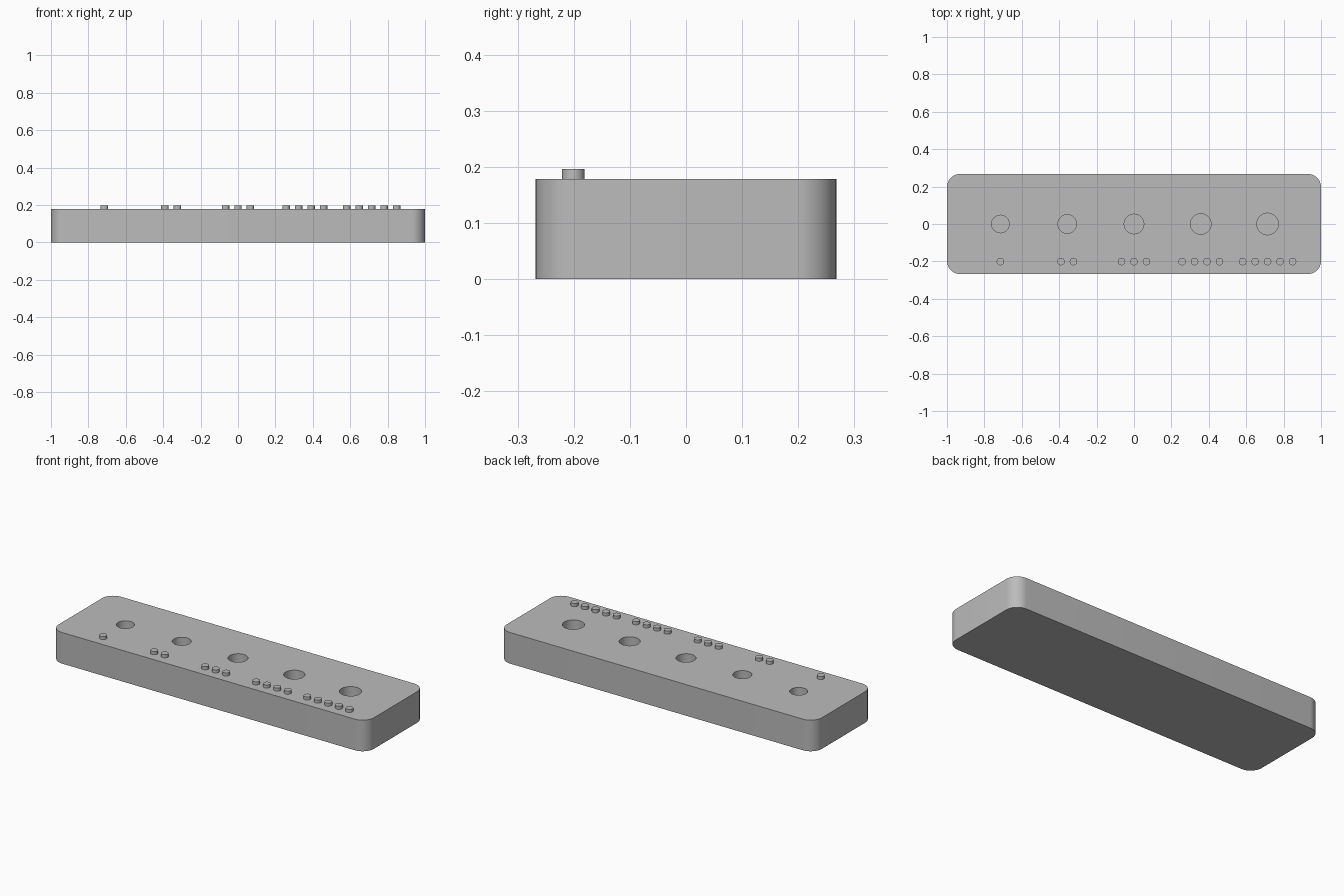
import bpy
import bmesh
import math

U = 2 / 112                      # one design unit
LENGTH, WIDTH, HEIGHT = 112 * U, 30 * U, 10 * U
CORNER = 4 * U
PITCH = 20 * U                   # spacing of the holes
HOLE_DEPTH = 8 * U

cube = bpy.data.objects.get("Cube")
if cube:
    bpy.data.objects.remove(cube, do_unlink=True)

grey = bpy.data.materials.new("light grey plastic")
grey.use_nodes = True
grey.diffuse_color = (0.5, 0.5, 0.5, 1)
grey.node_tree.nodes["Principled BSDF"].inputs["Base Color"].default_value = (0.5, 0.5, 0.5, 1)


def finish(bm, name):
    """Turn a bmesh into a named object with the grey material."""
    bmesh.ops.recalc_face_normals(bm, faces=bm.faces)
    mesh = bpy.data.meshes.new(name)
    bm.to_mesh(mesh)
    bm.free()
    mesh.materials.append(grey)
    obj = bpy.data.objects.new(name, mesh)
    bpy.context.collection.objects.link(obj)
    return obj


def select_only(obj):
    bpy.ops.object.select_all(action="DESELECT")
    obj.select_set(True)
    bpy.context.view_layer.objects.active = obj


def cylinder(name, x, y, bottom, top, radius, sides=48):
    bm = bmesh.new()
    bmesh.ops.create_cone(bm, cap_ends=True, segments=sides,
                          radius1=radius, radius2=radius, depth=top - bottom)
    bmesh.ops.translate(bm, verts=bm.verts, vec=(x, y, (top + bottom) / 2))
    return finish(bm, name)


# Body: a rounded rectangle raised into a block
bm = bmesh.new()
outline = []
for i, (sx, sy) in enumerate([(1, 1), (-1, 1), (-1, -1), (1, -1)]):
    for step in range(13):
        a = math.pi / 2 * (i + step / 12)
        outline.append(bm.verts.new((sx * (LENGTH / 2 - CORNER) + CORNER * math.cos(a),
                                     sy * (WIDTH / 2 - CORNER) + CORNER * math.sin(a), 0)))
base = bm.faces.new(outline)
raised = bmesh.ops.extrude_face_region(bm, geom=[base], use_keep_orig=True)
bmesh.ops.translate(bm, vec=(0, 0, HEIGHT),
                    verts=[g for g in raised["geom"] if isinstance(g, bmesh.types.BMVert)])
body = finish(bm, "body")

# Blind holes that grow from right to left
for i in range(5):
    radius = 0.047 + 0.0027 * i
    cutter = cylinder("hole_cutter", (i - 2) * PITCH, 0, HEIGHT - HOLE_DEPTH, HEIGHT + 0.1, radius)
    cutter.hide_render = True
    cut = body.modifiers.new("hole", "BOOLEAN")
    cut.operation = "DIFFERENCE"
    cut.solver = "EXACT"
    cut.object = cutter
    select_only(body)
    bpy.ops.object.modifier_apply(modifier=cut.name)
    bpy.data.objects.remove(cutter, do_unlink=True)

# Counting bumps: one to five in front of each hole
bumps = []
for i in range(5):
    for j in range(i + 1):
        x = (i - 2) * PITCH + (j - i / 2) * 0.0667
        bumps.append(cylinder(f"bump_{i + 1}_{j + 1}", x, -0.201, HEIGHT - 0.002, HEIGHT + U, 0.02, 32))

# Smooth curved walls, crisp rims
for obj in [body] + bumps:
    select_only(obj)
    bpy.ops.object.shade_smooth_by_angle(angle=math.radians(30))
